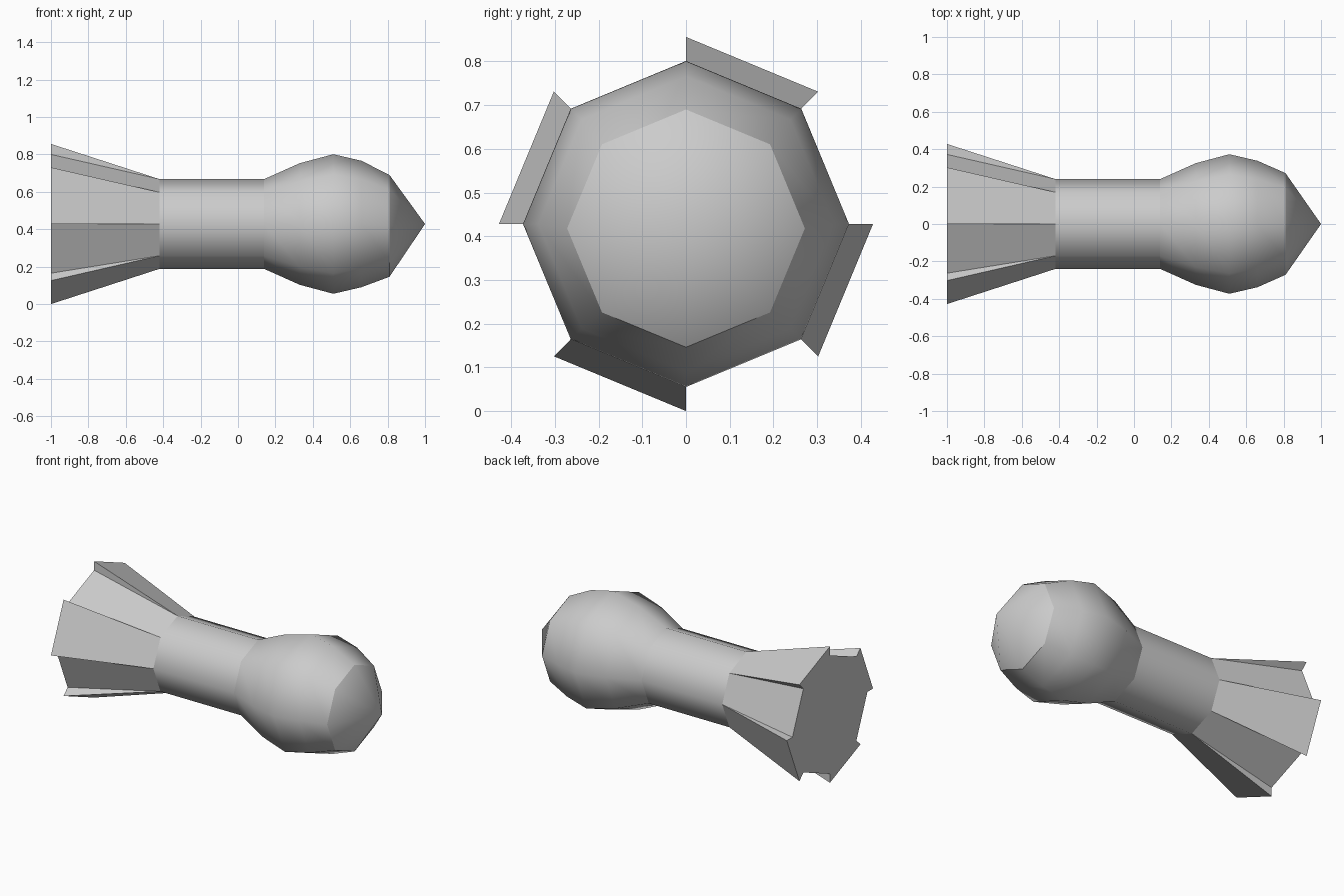
import bpy
import bmesh
from math import cos, sin, pi

SIDES = 8
AXIS_Z = 0.428

if "Cube" in bpy.data.objects:
    bpy.data.objects.remove(bpy.data.objects["Cube"])

# Single grey finish
grey = bpy.data.materials.new("plain_grey")
grey.use_nodes = True
colour = (0.6, 0.6, 0.6, 1)
grey.diffuse_color = colour
grey.node_tree.nodes["Principled BSDF"].inputs["Base Color"].default_value = colour


def point(bm, x, radius, step, drop=0):
    a = 2 * pi * step / SIDES
    return bm.verts.new((x, radius * cos(a), AXIS_Z - drop + radius * sin(a)))


def finish(bm, name, smooth):
    for f in bm.faces:
        f.smooth = smooth
    mesh = bpy.data.meshes.new(name)
    bm.to_mesh(mesh)
    bm.free()
    mesh.materials.append(grey)
    obj = bpy.data.objects.new(name, mesh)
    bpy.context.collection.objects.link(obj)


def lathe(name, profile, tip=None):
    """Octagonal shell around the long axis; profile rows are x, radius, drop."""
    bm = bmesh.new()
    rings = [[point(bm, x, r, k, d) for k in range(SIDES)] for x, r, d in profile]
    for a, b in zip(rings, rings[1:]):
        for k in range(SIDES):
            n = (k + 1) % SIDES
            bm.faces.new((a[k], a[n], b[n], b[k]))
    if tip is not None:
        apex = bm.verts.new((tip, 0, AXIS_Z))
        last = rings[-1]
        for k in range(SIDES):
            bm.faces.new((last[k], last[(k + 1) % SIDES], apex))
    finish(bm, name, True)


# Neck, bulbous head and pointed nose
lathe("neck", [(-0.42, 0.24, 0), (0.14, 0.24, 0)])
lathe("head", [(0.14, 0.24, 0), (0.33, 0.325, 0), (0.51, 0.373, 0),
               (0.66, 0.338, 0), (0.81, 0.272, 0.01)])
lathe("nose", [(0.81, 0.272, 0.01)], tip=1.0)

# Flared tail: every other panel is raised into a fin
bm = bmesh.new()
front = [point(bm, -0.42, 0.24, k) for k in range(SIDES)]
panels = []
for k in range(SIDES):
    r = 0.428 if k % 2 else 0.372
    panels.append((point(bm, -1, r, k), point(bm, -1, r, k + 1)))
for k in range(SIDES):
    n = (k + 1) % SIDES
    start, end = panels[k]
    bm.faces.new((start, end, front[n], front[k]))
    bm.faces.new((end, panels[n][0], front[n]))
rim = [v for pair in panels for v in pair]
bm.faces.new(rim[::-1])
finish(bm, "finned_tail", False)
